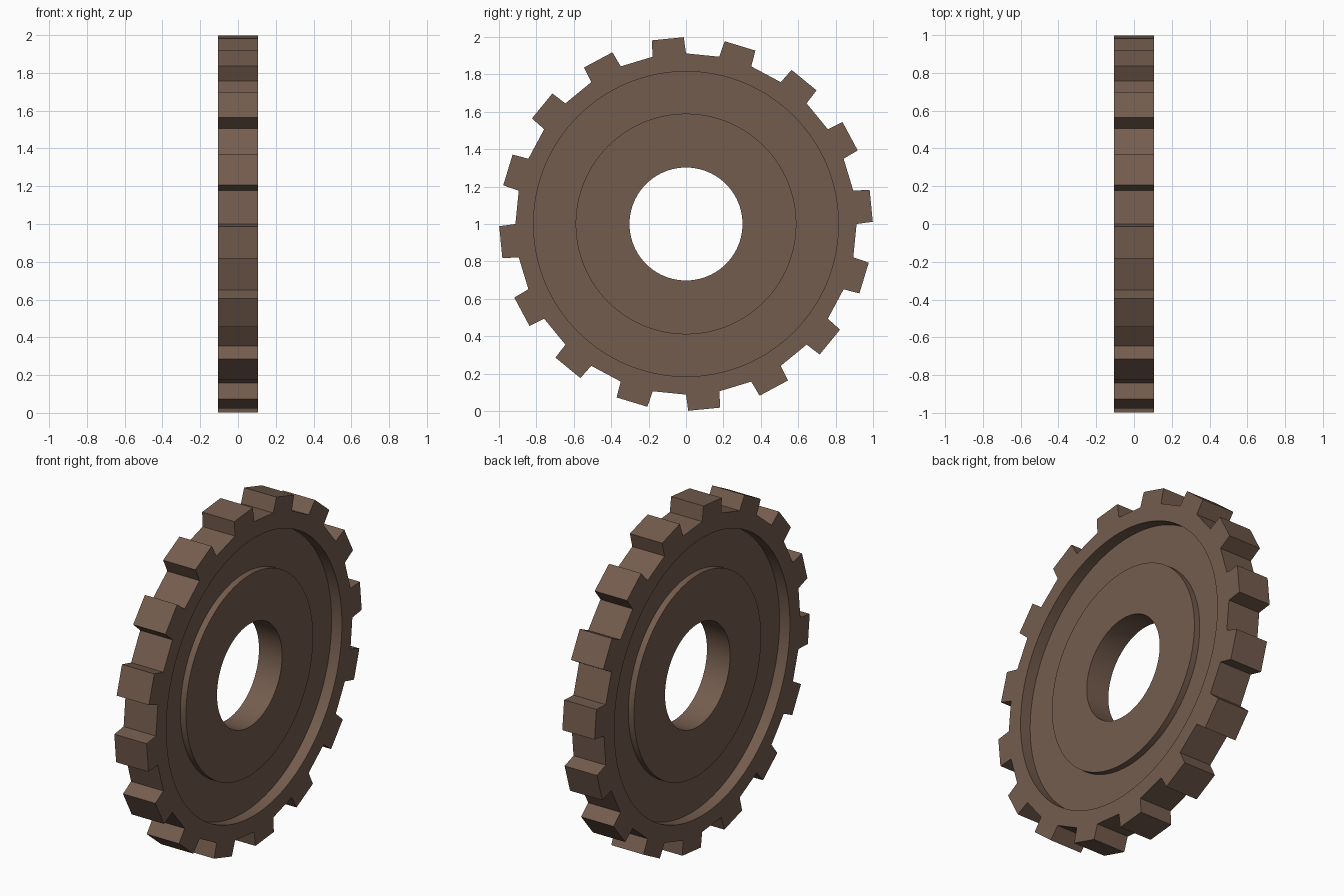
import bpy, bmesh
from math import pi, cos, sin

if "Cube" in bpy.data.objects:
    bpy.data.objects.remove(bpy.data.objects["Cube"])

TEETH, SEG = 16, 128
HALF = 0.105                 # half thickness of rim and teeth
ROOT = 0.912                 # corner radius of the 32-sided root polygon
STEP = pi / TEETH            # angle of one root face
PER = SEG // (2 * TEETH)     # segments per root face

mat = bpy.data.materials.new("brown_metal")
mat.diffuse_color = (0.175, 0.108, 0.076, 1)
mat.use_nodes = True
mat.node_tree.nodes["Principled BSDF"].inputs["Base Color"].default_value = mat.diffuse_color


def polar(x, r, a):
    return (x, r * cos(a), 1 + r * sin(a))


def finish(bm, name):
    bmesh.ops.recalc_face_normals(bm, faces=bm.faces)
    me = bpy.data.meshes.new(name)
    bm.to_mesh(me)
    bm.free()
    ob = bpy.data.objects.new(name, me)
    bpy.context.collection.objects.link(ob)
    me.materials.append(mat)
    return ob


# Wheel body: bore, hub, groove and rim, swept around the x axis
side = [(0.075, 0.302), (0.075, 0.59), (0.038, 0.59),
        (0.038, 0.815), (HALF, 0.815), (HALF, ROOT)]
profile = side + [(-x, r) for x, r in reversed(side)]
bm = bmesh.new()
rings = []
for x, r in profile:
    ring = []
    for i in range(SEG):
        a = 2 * pi * i / SEG
        # root ring follows the straight edges of the 32-gon
        rr = r * cos(STEP / 2) / cos(a % STEP - STEP / 2) if r == ROOT else r
        ring.append(bm.verts.new(polar(x, rr, a)))
    rings.append(ring)
for k in range(len(rings)):
    a, b = rings[k], rings[(k + 1) % len(rings)]
    root_band = k == len(side) - 1
    for i in range(SEG):
        if root_band and (i // PER) % 2 == 0:
            continue         # covered by a tooth
        j = (i + 1) % SEG
        bm.faces.new((a[i], a[j], b[j], b[i]))
body = finish(bm, "gear_body")
bpy.context.view_layer.objects.active = body
body.select_set(True)
bpy.ops.object.shade_smooth_by_angle()

# Teeth: slightly tapered blocks on every other root face
bm = bmesh.new()
for n in range(TEETH):
    a0 = 2 * STEP * n
    mid = a0 + STEP / 2
    ends = []
    for x in (-HALF, HALF):
        pts = [polar(x, ROOT, a0)]
        for s in (-0.086, 0.086):
            pts.append((x, 0.995 * cos(mid) - s * sin(mid),
                        1 + 0.995 * sin(mid) + s * cos(mid)))
        pts.append(polar(x, ROOT, a0 + STEP))
        ends.append([bm.verts.new(p) for p in pts])
    p, q = ends
    bm.faces.new(p)
    bm.faces.new(q[::-1])
    for i in range(3):
        bm.faces.new((p[i + 1], p[i], q[i], q[i + 1]))
finish(bm, "gear_teeth")
